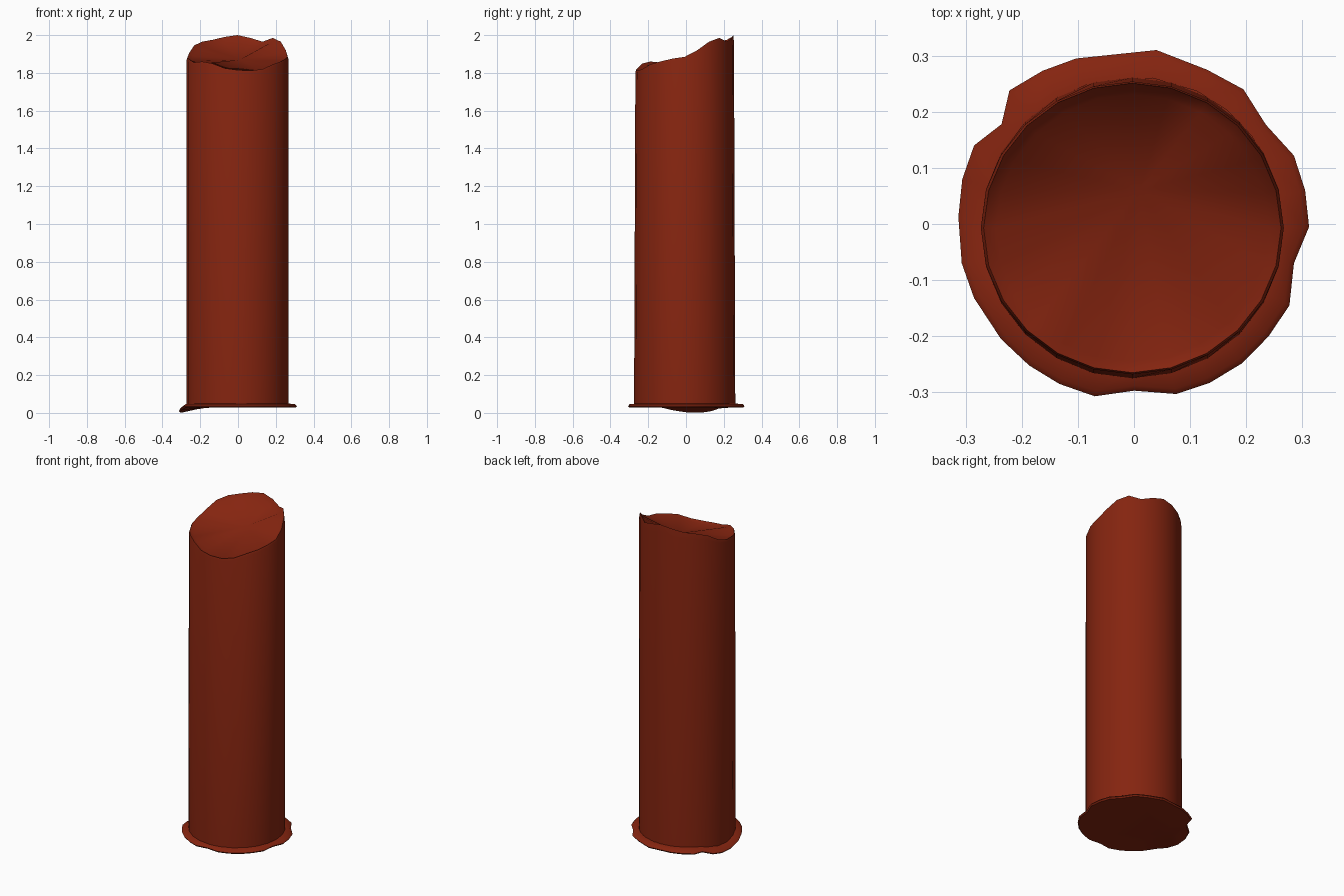
import bpy, bmesh, math

if "Cube" in bpy.data.objects:
    bpy.data.objects.remove(bpy.data.objects["Cube"])

rust = bpy.data.materials.new("rust_red")
rust.diffuse_color = (0.235, 0.018, 0.005, 1)
rust.use_nodes = True
rust.node_tree.nodes["Principled BSDF"].inputs["Base Color"].default_value = rust.diffuse_color


def loft(name, rings, bottom_cap=False, apex=None, angle=50):
    """Skin a stack of equal-length rings, optionally closing the ends."""
    bm = bmesh.new()
    vr = [[bm.verts.new(p) for p in r] for r in rings]
    n = len(rings[0])
    for a, b in zip(vr, vr[1:]):
        for i in range(n):
            j = (i + 1) % n
            bm.faces.new((a[i], a[j], b[j], b[i]))
    if bottom_cap:
        bm.faces.new(vr[0][::-1])
    if apex:
        c = bm.verts.new(apex)
        for i in range(n):
            bm.faces.new((vr[-1][i], vr[-1][(i + 1) % n], c))
    bmesh.ops.recalc_face_normals(bm, faces=bm.faces)
    me = bpy.data.meshes.new(name)
    bm.to_mesh(me)
    bm.free()
    me.materials.append(rust)
    ob = bpy.data.objects.new(name, me)
    bpy.context.collection.objects.link(ob)
    bpy.context.view_layer.objects.active = ob
    ob.select_set(True)
    bpy.ops.object.shade_smooth_by_angle(angle=math.radians(angle))
    ob.select_set(False)


# Shaft: round column with a slanted, jagged broken top (rim heights every 15 degrees)
heights = [1.885, 1.92, 1.965, 1.985, 1.965, 1.985, 2.0, 1.99, 1.975, 1.965, 1.945, 1.905,
           1.88, 1.872, 1.855, 1.86, 1.85, 1.825, 1.815, 1.812, 1.82, 1.845, 1.86, 1.875]


def shaft_ring(rx, ry, drop=None, z=None):
    pts = []
    for i, h in enumerate(heights):
        a = i * math.tau / len(heights)
        c, s = math.cos(a), math.sin(a)
        back = max(0, s)          # the inside falls away more at the tall back
        zz = z if drop is None else h - drop * (0.4 + back)
        pts.append((-0.003 + rx * c, -0.007 + ry * s, zz))
    return pts


loft("broken_shaft", [
    shaft_ring(0.27, 0.268, z=0.03),
    shaft_ring(0.27, 0.261, drop=0.03),
    shaft_ring(0.265, 0.258, drop=0.0),
    shaft_ring(0.243, 0.238, drop=0.025),
], apex=(0.01, 0.06, 1.87))

# Base flange: thin uneven skirt that droops to the ground on the left
outline = [(.312, -.005), (.305, .06), (.285, .122), (.235, .177), (.195, .24), (.13, .275),
           (.04, .31), (-.103, .295), (-.163, .273), (-.222, .238), (-.236, .178), (-.285, .14),
           (-.306, .08), (-.313, .013), (-.307, -.07), (-.285, -.132), (-.237, -.205),
           (-.187, -.252), (-.133, -.285), (-.07, -.307), (0, -.297), (.075, -.303),
           (.135, -.283), (.193, -.248), (.24, -.2), (.277, -.145), (.285, -.07)]


def droop(x, y):
    return 0.028 * min(1, max(0, (-x - 0.2) / 0.09)) * max(0, 1 - (abs(y - 0.05) / 0.17) ** 2)


def flange_ring(z, radius=None, scale=1.0):
    pts = []
    for x, y in outline:
        k = radius / math.hypot(x, y) if radius else scale
        pts.append((x * k, y * k, z - droop(x * k, y * k)))
    return pts


loft("base_flange", [
    flange_ring(0.028, radius=0.2),
    flange_ring(0.028, scale=0.98),
    flange_ring(0.036),
    flange_ring(0.046, scale=0.97),
    flange_ring(0.05, radius=0.262),
], bottom_cap=True)
